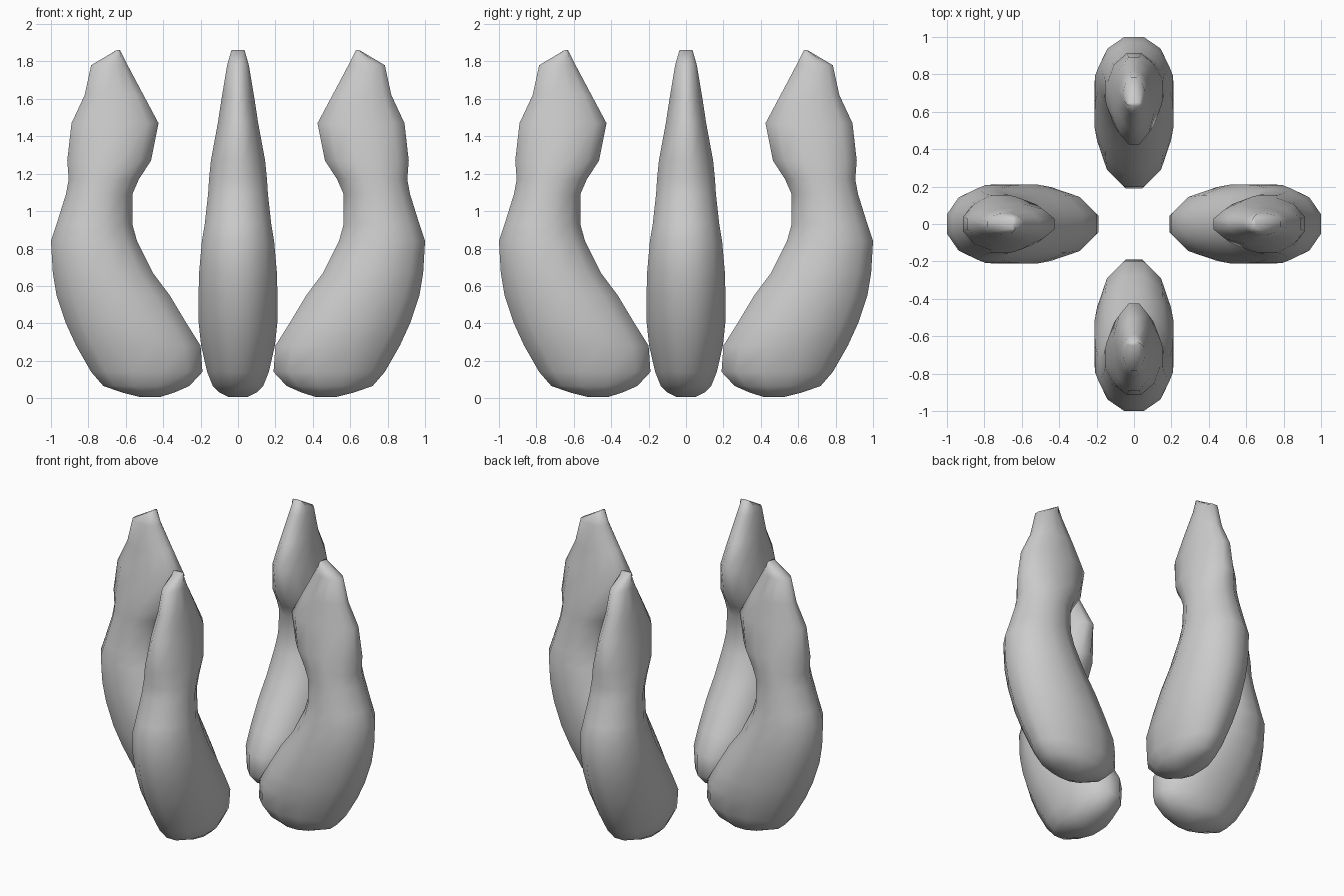
import bpy, bmesh, math
from mathutils import Matrix

if "Cube" in bpy.data.objects:
    bpy.data.objects.remove(bpy.data.objects["Cube"])

# Petal profile: height, inner edge, outer edge, half thickness
SECTIONS = [
    (0.005, 0.42, 0.52, 0.05),
    (0.03, 0.34, 0.62, 0.10),
    (0.065, 0.26, 0.72, 0.135),
    (0.14, 0.19, 0.785, 0.165),
    (0.28, 0.20, 0.865, 0.197),
    (0.40, 0.275, 0.92, 0.21),
    (0.55, 0.365, 0.97, 0.211),
    (0.67, 0.455, 0.99, 0.208),
    (0.84, 0.54, 1.00, 0.193),
    (0.93, 0.565, 0.97, 0.178),
    (1.09, 0.565, 0.92, 0.16),
    (1.17, 0.53, 0.905, 0.155),
    (1.27, 0.465, 0.913, 0.145),
    (1.47, 0.425, 0.89, 0.108),
    (1.62, 0.505, 0.82, 0.085),
    (1.78, 0.59, 0.785, 0.058),
    (1.86, 0.63, 0.65, 0.035),
]
SIDES = 12


def petal_mesh():
    """Loft oval rings through the profile, with flattened ends."""
    bm = bmesh.new()
    rings = []
    fit = 1 / math.cos(math.pi / SIDES)
    for z, inner, outer, half in SECTIONS:
        mid, rad = (inner + outer) / 2, (outer - inner) / 2
        ring = []
        for i in range(SIDES):
            a = 2 * math.pi * (i + 0.5) / SIDES
            ring.append(bm.verts.new((mid + rad * fit * math.cos(a),
                                      half * fit * math.sin(a), z)))
        rings.append(ring)
    for low, high in zip(rings, rings[1:]):
        for i in range(SIDES):
            j = (i + 1) % SIDES
            bm.faces.new((low[i], low[j], high[j], high[i]))
    bm.faces.new(rings[0][::-1])
    bm.faces.new(rings[-1])
    bmesh.ops.recalc_face_normals(bm, faces=bm.faces)
    mesh = bpy.data.meshes.new("petal")
    bm.to_mesh(mesh)
    bm.free()
    mesh.shade_smooth()
    return mesh


# Four petals around the centre
mesh = petal_mesh()
for k, side in enumerate(("right", "back", "left", "front")):
    petal = bpy.data.objects.new("petal_" + side, mesh)
    petal.matrix_world = Matrix.Rotation(k * math.pi / 2, 4, 'Z')
    bpy.context.collection.objects.link(petal)
